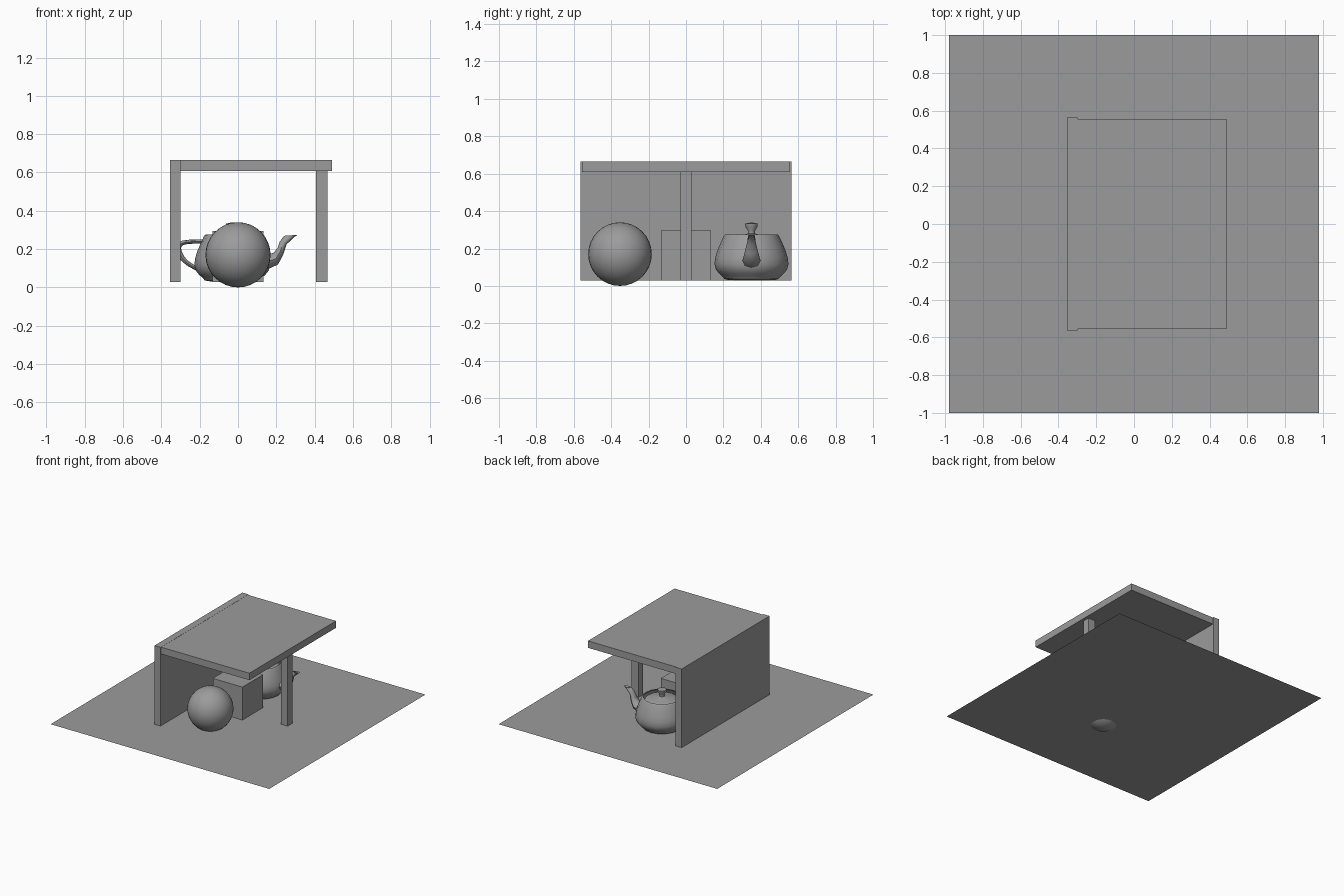
import bpy, bmesh, math
from mathutils import Vector

cube = bpy.data.objects.get("Cube")
if cube:
    bpy.data.objects.remove(cube, do_unlink=True)

GROUND_Z = 0.028
POT_SCALE = 0.099
POT_POS = Vector((-0.03, 0.35, GROUND_Z))
STEPS = 4      # segments per curve piece
SIDES = 16     # segments around the teapot

grey = bpy.data.materials.new("plain grey")
grey.use_nodes = True
COLOUR = (0.33, 0.33, 0.33, 1)
grey.diffuse_color = COLOUR
grey.node_tree.nodes["Principled BSDF"].inputs["Base Color"].default_value = COLOUR


def finish(name, bm, smooth=False):
    mesh = bpy.data.meshes.new(name)
    bm.to_mesh(mesh)
    bm.free()
    obj = bpy.data.objects.new(name, mesh)
    bpy.context.collection.objects.link(obj)
    mesh.materials.append(grey)
    if smooth:
        bpy.ops.object.select_all(action='DESELECT')
        obj.select_set(True)
        bpy.context.view_layer.objects.active = obj
        bpy.ops.object.shade_smooth_by_angle(angle=math.radians(50))
    return obj


def box(name, low, high):
    low, high = Vector(low), Vector(high)
    bm = bmesh.new()
    bmesh.ops.create_cube(bm, size=1)
    bmesh.ops.scale(bm, vec=high - low, verts=bm.verts)
    bmesh.ops.translate(bm, vec=(low + high) / 2, verts=bm.verts)
    return finish(name, bm)


def bezier(points, t):
    pts = [Vector(p) for p in points]
    while len(pts) > 1:
        pts = [a.lerp(b, t) for a, b in zip(pts, pts[1:])]
    return pts[0]


def sample(pieces):
    out = [bezier(pieces[0], 0)]
    for piece in pieces:
        out += [bezier(piece, i / STEPS) for i in range(1, STEPS + 1)]
    return out


def skin(name, rings):
    """Join closed rings of points with quads and place them as a teapot part."""
    bm = bmesh.new()
    loops = [[bm.verts.new(Vector(p) * POT_SCALE + POT_POS) for p in r] for r in rings]
    for a, b in zip(loops, loops[1:]):
        for i in range(len(a)):
            j = (i + 1) % len(a)
            bm.faces.new((a[i], a[j], b[j], b[i]))
    bmesh.ops.remove_doubles(bm, verts=bm.verts, dist=1e-5)
    bmesh.ops.recalc_face_normals(bm, faces=bm.faces)
    return finish(name, bm, True)


def lathe(name, pieces):
    turns = [math.tau * i / SIDES for i in range(SIDES)]
    return skin(name, [[(p.x * math.cos(a), p.x * math.sin(a), p.y) for a in turns]
                       for p in sample(pieces)])


def tube(name, inner, outer, widths):
    """Flattened tube between two side curves, each piece given as (x, z) points."""
    wide = sample([[(w, 0) for w in piece] for piece in widths])
    rings = []
    for a, b, w in zip(sample(inner), sample(outer), wide):
        half = [bezier([(a.x, 0, a.y), (a.x, w.x, a.y), (b.x, w.x, b.y), (b.x, 0, b.y)],
                       i / STEPS) for i in range(STEPS + 1)]
        back = [Vector((p.x, -p.y, p.z)) for p in half[-2:0:-1]]
        rings.append(half + back)
    return skin(name, rings)


# Ground sheet
bm = bmesh.new()
bmesh.ops.create_grid(bm, x_segments=1, y_segments=1, size=1)
bmesh.ops.scale(bm, vec=(0.98, 1, 1), verts=bm.verts)
bmesh.ops.translate(bm, vec=(0, 0, GROUND_Z), verts=bm.verts)
finish("ground_sheet", bm)

# Shelter: wall, roof slab and single post
box("side_wall", (-0.355, -0.563, GROUND_Z), (-0.30, 0.563, 0.665))
box("roof_slab", (-0.30, -0.555, 0.608), (0.49, 0.555, 0.664))
box("post", (0.406, -0.03, GROUND_Z), (0.466, 0.03, 0.608))

# Block and ball
box("block", (-0.133, -0.133, GROUND_Z), (0.133, 0.133, 0.295))
bm = bmesh.new()
bmesh.ops.create_uvsphere(bm, u_segments=32, v_segments=16, radius=0.17)
bmesh.ops.translate(bm, vec=(0, -0.353, 0.17), verts=bm.verts)
finish("ball", bm, True)

# Teapot body with rim and base
lathe("teapot_body", [
    [(1.4, 2.4), (1.34, 2.53), (1.44, 2.53), (1.5, 2.4)],
    [(1.5, 2.4), (1.75, 1.875), (2, 1.35), (2, 0.9)],
    [(2, 0.9), (2, 0.45), (1.5, 0.225), (1.5, 0.15)],
    [(1.5, 0.15), (1.5, 0.075), (1.425, 0), (0, 0)]])

# Lid with knob
lathe("teapot_lid", [
    [(0, 3.15), (0.8, 3.15), (0, 2.7), (0.2, 2.55)],
    [(0.2, 2.55), (0.4, 2.4), (1.3, 2.4), (1.3, 2.25)]])

# Handle
tube("teapot_handle",
     [[(-1.6, 2.025), (-2.3, 2.025), (-2.7, 2.025), (-2.7, 1.8)],
      [(-2.7, 1.8), (-2.7, 1.575), (-2.5, 1.125), (-2, 0.9)]],
     [[(-1.5, 2.25), (-2.5, 2.25), (-3, 2.25), (-3, 1.8)],
      [(-3, 1.8), (-3, 1.35), (-2.65, 0.94), (-1.9, 0.6)]],
     [[0.3] * 4] * 2)

# Spout with rolled lip
tube("teapot_spout",
     [[(1.7, 1.425), (2.6, 1.425), (2.3, 2.1), (2.7, 2.4)],
      [(2.7, 2.4), (2.8, 2.475), (2.9, 2.475), (2.8, 2.4)]],
     [[(1.7, 0.6), (3.1, 0.825), (2.4, 2.025), (3.3, 2.4)],
      [(3.3, 2.4), (3.525, 2.49), (3.45, 2.51), (3.2, 2.4)]],
     [[0.66, 0.66, 0.25, 0.25], [0.25, 0.25, 0.15, 0.15]])
